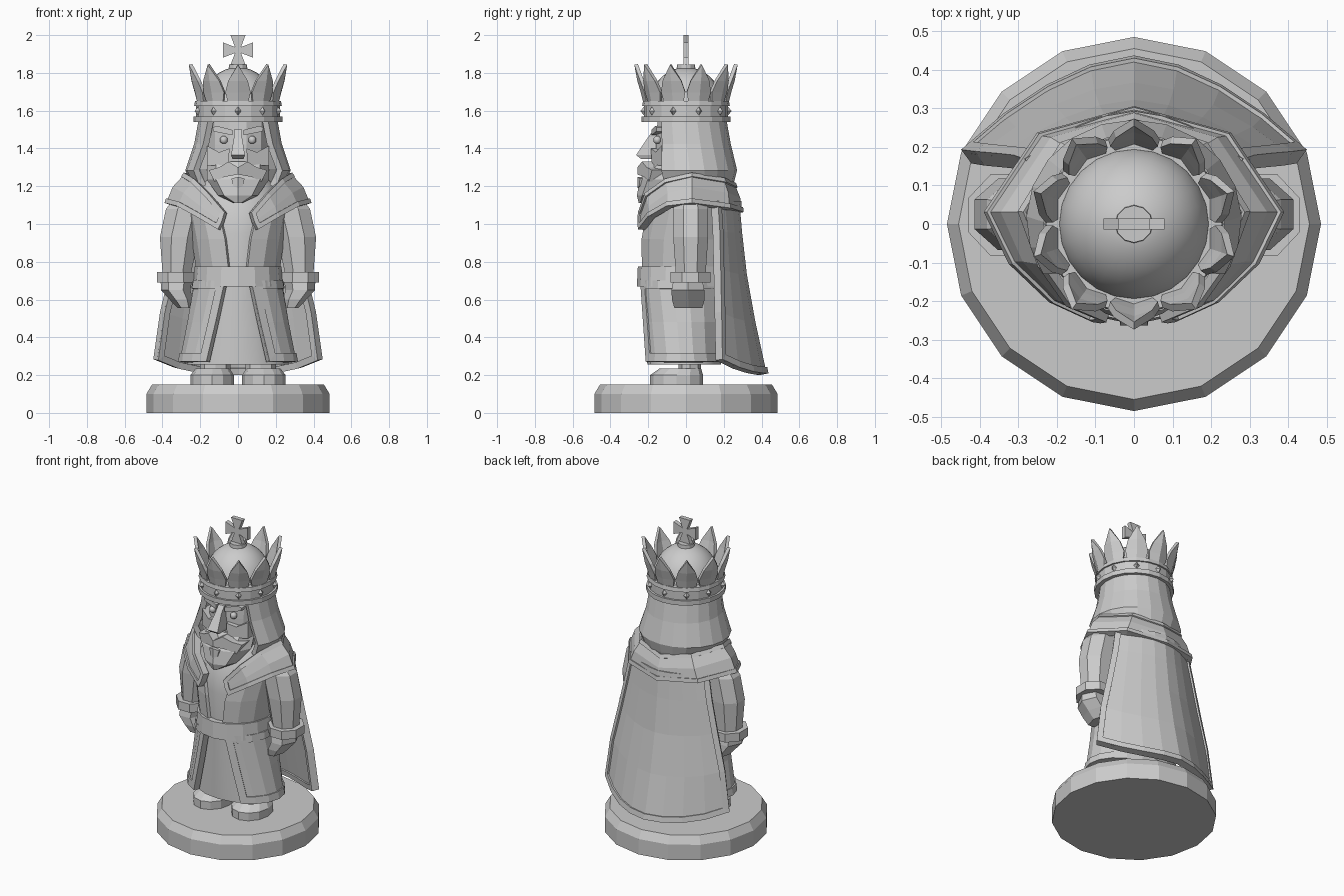
import bpy, bmesh, math
from math import sin, cos, pi, radians

if "Cube" in bpy.data.objects:
    bpy.data.objects.remove(bpy.data.objects["Cube"])


def finish(name, bm, mirror=False, thick=0, smooth=0):
    me = bpy.data.meshes.new(name)
    bm.to_mesh(me)
    bm.free()
    ob = bpy.data.objects.new(name, me)
    bpy.context.collection.objects.link(ob)
    if smooth:
        me.polygons.foreach_set("use_smooth", [True] * len(me.polygons))
        me.set_sharp_from_angle(angle=radians(smooth))
    if mirror:
        ob.modifiers.new("mirror", 'MIRROR')
    if thick:
        m = ob.modifiers.new("thickness", 'SOLIDIFY')
        m.thickness, m.offset = thick, 0
    return ob


def loft(name, rings, n, mirror=False, smooth=0, turn=0.0):
    """Closed body through elliptical rings (z, cx, cy, rx, ry)."""
    bm = bmesh.new()
    vs = [[bm.verts.new((cx + rx * sin(2 * pi * (i + turn) / n),
                         cy - ry * cos(2 * pi * (i + turn) / n), z)) for i in range(n)]
          for z, cx, cy, rx, ry in rings]
    for a, b in zip(vs, vs[1:]):
        for i in range(n):
            bm.faces.new((a[i], a[(i + 1) % n], b[(i + 1) % n], b[i]))
    bm.faces.new(vs[0][::-1])
    bm.faces.new(vs[-1])
    bmesh.ops.recalc_face_normals(bm, faces=bm.faces)
    return finish(name, bm, mirror, 0, smooth)


def sheet(name, grids, thick, trim=0, trim_thick=0):
    """Thickened open sheet from point grids, with an optional raised border."""
    bm = bmesh.new()
    for g in grids:
        vs = [[bm.verts.new(p) for p in row] for row in g]
        for a, b in zip(vs, vs[1:]):
            for i in range(len(a) - 1):
                bm.faces.new((a[i], a[i + 1], b[i + 1], b[i]))
    bmesh.ops.remove_doubles(bm, verts=bm.verts, dist=1e-4)
    if trim:
        rim = bm.copy()
        keep = set(bmesh.ops.inset_region(rim, faces=rim.faces[:], thickness=trim,
                                          use_boundary=True, use_even_offset=True)["faces"])
        bmesh.ops.delete(rim, geom=[f for f in rim.faces if f not in keep], context='FACES')
        finish(name + "_trim", rim, False, trim_thick)
    return finish(name, bm, False, thick)


def wrap(rows, n):
    """Grid wrapped round the body; rows (z, cy, rx, ry, front gap in degrees)."""
    out = []
    for z, cy, rx, ry, gap in rows:
        g = radians(gap)
        angs = [g + (2 * pi - 2 * g) * i / n for i in range(n + 1)]
        out.append([(rx * sin(a), cy - ry * cos(a), z) for a in angs])
    return out


def prism(name, pts, y0, y1, slope=0.0, mirror=True):
    """Front-facing outline (x, z) extruded in y, swept back by slope."""
    bm = bmesh.new()
    f = bm.faces.new([bm.verts.new((x, y0 + slope * abs(x), z)) for x, z in pts])
    new = bmesh.ops.extrude_face_region(bm, geom=[f])["geom"]
    for v in new:
        if isinstance(v, bmesh.types.BMVert):
            v.co.y = y1 + slope * abs(v.co.x)
    bmesh.ops.recalc_face_normals(bm, faces=bm.faces)
    return finish(name, bm, mirror)


# Base and feet
loft("base", [(0, 0, 0, .485, .485), (.1, 0, 0, .485, .485), (.15, 0, 0, .455, .455)], 16)
loft("foot", [(.15, .137, -.05, .115, .14), (.2, .137, -.05, .115, .14),
              (.235, .135, -.03, .09, .11)], 12, True)
loft("leg", [(.2, .12, .02, .08, .06), (.32, .12, .02, .08, .06)], 8, True)

# Inner robe, open coat skirt, torso, jacket and belt
loft("inner_robe", [(.255, 0, -.01, .27, .195), (.45, 0, -.01, .235, .198),
                    (.7, 0, -.01, .2, .2)], 16, smooth=35)
sheet("coat_skirt", [wrap([(.27, -.02, .3, .21, 32), (.48, -.02, .26, .212, 25),
                           (.7, -.02, .225, .215, 16)], 16)], .02, .045, .036)
loft("torso", [(.7, 0, -.01, .195, .21), (.95, 0, -.01, .235, .215), (1.1, 0, 0, .25, .205),
               (1.2, 0, .02, .2, .17), (1.28, 0, .03, .14, .14)], 16, smooth=35)
sheet("jacket", [wrap([(.7, -.01, .205, .218, 11), (.92, -.01, .235, .225, 16),
                       (1.1, 0, .26, .213, 24)], 14)], .02)
loft("belt", [(.67, 0, -.015, .24, .245), (.775, 0, -.015, .23, .24)], 16)

# Arms
loft("arm", [(.73, .325, .025, .08, .085), (.93, .31, .025, .112, .1),
             (1.08, .275, .025, .115, .1), (1.18, .22, .025, .09, .08)], 8, True, turn=.5)
loft("cuff", [(.69, .33, .023, .108, .115), (.745, .33, .023, .108, .115)], 8, True, turn=.5)
loft("hand", [(.72, .325, .01, .085, .085), (.65, .33, .01, .078, .1),
              (.6, .3, .012, .062, .1), (.555, .28, .012, .04, .085)], 6, True, turn=.5)

# Cape hanging at the back
cape = []
for z, w, yf, yb in ((1.12, .27, .15, .27), (.95, .3, .16, .285), (.73, .345, .165, .31),
                     (.48, .4, .17, .355), (.205, .435, .175, .415)):
    row = []
    for i in range(9):
        u = -1 + i / 4
        lift = .075 * abs(u) ** 3 * (1.12 - z) / .9
        row.append((w * u, yb - (yb - yf) * abs(u) ** 1.7, z + lift))
    cape.append(row)
sheet("cape", [cape], .025, .035, .045)

# Shoulder collar
inner = [(.065, -.235, 1.06), (.15, -.2, 1.16), (.22, -.1, 1.23), (.27, .03, 1.26),
         (.17, .19, 1.235), (0, .245, 1.21)]
middle = [(.08, -.238, 1.01), (.19, -.19, 1.09), (.28, -.09, 1.16), (.335, .03, 1.19),
          (.21, .215, 1.16), (0, .275, 1.135)]
outer = [(.1, -.235, .97), (.21, -.185, 1.035), (.31, -.09, 1.09), (.37, .03, 1.105),
         (.24, .22, 1.08), (0, .285, 1.06)]
sheet("collar", [[r + [(-x, y, z) for x, y, z in r[-2::-1]] for r in (inner, middle, outer)]],
      .025, .025, .042)

# Head, hair and beard
loft("face", [(1.2, 0, .02, .15, .15), (1.3, 0, 0, .175, .165), (1.42, 0, 0, .172, .165),
              (1.56, 0, 0, .175, .155)], 12, turn=.5)
sheet("hair", [wrap([(1.2, .01, .215, .22, 58), (1.235, .01, .235, .23, 58),
                     (1.285, .01, .262, .243, 57), (1.42, .01, .215, .21, 52),
                     (1.56, .005, .19, .19, 48)], 14)], .035)
loft("hair_fill", [(1.2, 0, .06, .19, .16), (1.29, 0, .06, .23, .18),
                   (1.42, 0, .04, .195, .17), (1.56, 0, .02, .18, .17)], 12)
loft("beard", [(1.11, 0, -.225, .02, .025), (1.15, 0, -.165, .105, .095),
               (1.235, 0, -.1, .165, .145), (1.33, 0, -.06, .165, .12)], 8)
prism("moustache", [(0, 1.3), (.05, 1.33), (.1, 1.3), (.155, 1.285), (.125, 1.225),
                    (.07, 1.25), (0, 1.262)], -.258, -.15, .5)
prism("lip_tuft", [(0, 1.25), (.035, 1.24), (.025, 1.2), (0, 1.19)], -.258, -.2, .4)
prism("cheek", [(.045, 1.4), (.1, 1.38), (.165, 1.415), (.165, 1.31), (.05, 1.31)],
      -.205, -.12, .45)
prism("brow", [(.03, 1.47), (.13, 1.49), (.135, 1.51), (.115, 1.52), (.03, 1.498)],
      -.19, -.12, .25)
loft("eye", [(1.425, .075, -.152, .008, .008), (1.435, .075, -.152, .02, .02),
             (1.455, .075, -.152, .02, .02), (1.465, .075, -.152, .008, .008)], 8, True, 60)
loft("nose", [(1.345, 0, -.2, .042, .055), (1.365, 0, -.205, .052, .083),
              (1.46, 0, -.165, .03, .05), (1.5, 0, -.15, .03, .03)], 4, turn=.5)

# Crown band with two rims, dome and cap disc
band = [(1.54, .235), (1.57, .235), (1.57, .222), (1.625, .222), (1.625, .232),
        (1.65, .228)]
loft("crown_band", [(z, 0, 0, r, r) for z, r in band], 20)
dome = [(1.62 + .21 * sin(a), .196 * cos(a)) for a in [radians(10 * i) for i in range(9)]]
loft("dome", [(z, 0, 0, r, r) for z, r in dome], 24, smooth=40)
loft("dome_cap", [(1.81, 0, 0, .05, .05), (1.845, 0, 0, .048, .048)], 12)

# Crown points and gems around the band
points, gems = [], bmesh.new()
for k in range(10):
    mid = 2 * pi * k / 10
    g = []
    for z, r, half in ((1.64, .205, 14), (1.7, .22, 17), (1.76, .238, 12), (1.845, .264, 0)):
        row = []
        for s in (-1, 0, 1):
            a, rr = mid + radians(half) * s, r + (.01 if s == 0 and half else 0)
            row.append((rr * sin(a), -rr * cos(a), z))
        g.append(row)
    points.append(g)
    c = [gems.verts.new((r * sin(mid + da), -r * cos(mid + da), 1.598 + dz))
         for r, da, dz in ((.242, 0, 0), (.215, -.1, 0), (.22, 0, .025),
                           (.215, .1, 0), (.22, 0, -.025))]
    for i in range(4):
        gems.faces.new((c[0], c[1 + i], c[1 + (i + 1) % 4]))
sheet("crown_points", points, .02)
bmesh.ops.recalc_face_normals(gems, faces=gems.faces)
finish("crown_gems", gems)

# Flared cross finial
cross = []
for k in range(4):
    a = k * pi / 2
    for x, z in ((.016, .016), (.04, .079), (-.04, .079)):
        cross.append((x * cos(a) + z * sin(a) * 1, 1.921 - x * sin(a) + z * cos(a)))
# order each arm so the outline runs clockwise
cross = [cross[i] for k in range(4) for i in (3 * k + 2, 3 * k + 1, 3 * k)]
prism("cross", cross, -.014, .014, mirror=False)
